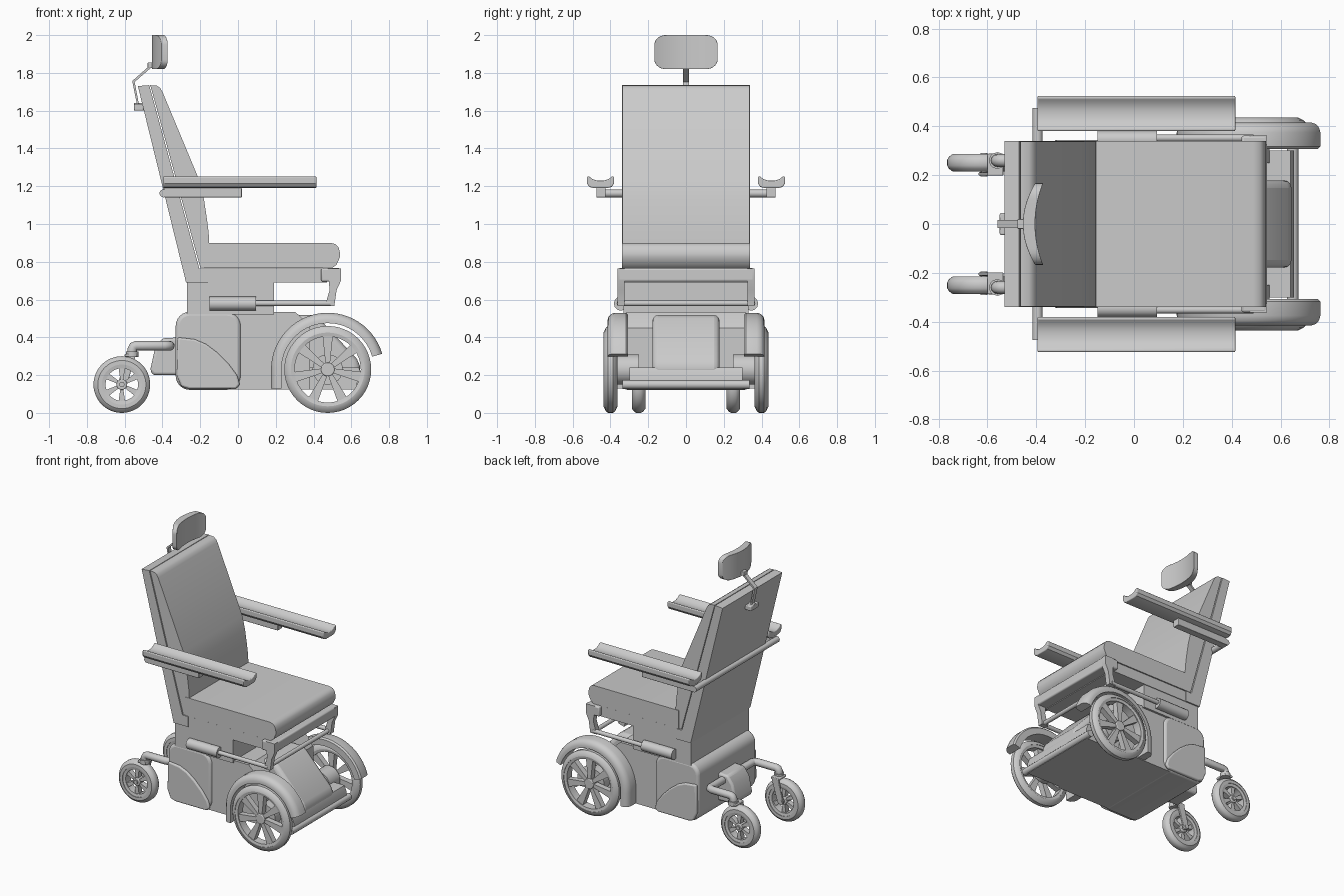
import bpy, bmesh
from math import sin, cos, pi, radians

if "Cube" in bpy.data.objects:
    bpy.data.objects.remove(bpy.data.objects["Cube"])


def loft(name, rings, loop=False, bevel=0, mirror=False):
    """Skin a list of closed point rings; optional bevel and mirror across y=0."""
    bm = bmesh.new()
    vs = [[bm.verts.new(p) for p in r] for r in rings]
    n = len(vs[0])
    for i in range(len(vs) if loop else len(vs) - 1):
        a, b = vs[i], vs[(i + 1) % len(vs)]
        for j in range(n):
            k = (j + 1) % n
            bm.faces.new((a[j], a[k], b[k], b[j]))
    if not loop:
        bm.faces.new(vs[0])
        bm.faces.new(vs[-1])
    bmesh.ops.recalc_face_normals(bm, faces=bm.faces)
    me = bpy.data.meshes.new(name)
    bm.to_mesh(me)
    bm.free()
    ob = bpy.data.objects.new(name, me)
    bpy.context.collection.objects.link(ob)
    if bevel:
        m = ob.modifiers.new("bevel", 'BEVEL')
        m.width, m.segments, m.limit_method = bevel, 3, 'ANGLE'
        m.angle_limit = radians(40)
    if mirror:
        m = ob.modifiers.new("mirror", 'MIRROR')
        m.use_axis = (False, True, False)
        m.use_clip = False
        m.use_mirror_merge = False
    return ob


def prism(name, pts, a, b, axis='y', **kw):
    """Extrude a 2D outline between a and b along an axis."""
    put = {'y': lambda u, v, t: (u, t, v), 'x': lambda u, v, t: (t, u, v),
           'z': lambda u, v, t: (u, v, t)}[axis]
    return loft(name, [[put(u, v, t) for u, v in pts] for t in (a, b)], **kw)


def rrect(x0, z0, x1, z1, r, n=6):
    out = []
    for cx, cz, q in ((x1 - r, z1 - r, 0), (x0 + r, z1 - r, 1), (x0 + r, z0 + r, 2), (x1 - r, z0 + r, 3)):
        out += [(cx + r * cos((q + i / n) * pi / 2), cz + r * sin((q + i / n) * pi / 2)) for i in range(n + 1)]
    return out


def box(name, x, y, z, **kw):
    return prism(name, [(x[0], z[0]), (x[1], z[0]), (x[1], z[1]), (x[0], z[1])], y[0], y[1], **kw)


def disc(name, cx, cz, r, y0, y1, **kw):
    return prism(name, [(cx + r * cos(i * pi / 16), cz + r * sin(i * pi / 16)) for i in range(32)], y0, y1, **kw)


def lathe(name, cx, cz, prof, n=48):
    """Spin a closed (radius, y) profile about a y-parallel axis, mirrored."""
    loft(name, [[(cx + r * cos(a), y, cz + r * sin(a)) for r, y in prof]
                for a in (2 * pi * i / n for i in range(n))], loop=True, mirror=True)


def tube(name, pts, r):
    cu = bpy.data.curves.new(name, 'CURVE')
    cu.dimensions, cu.bevel_depth, cu.bevel_resolution, cu.use_fill_caps = '3D', r, 4, True
    sp = cu.splines.new('POLY')
    sp.points.add(len(pts) - 1)
    for p, c in zip(sp.points, pts):
        p.co = (*c, 1)
    sp.use_smooth = True
    ob = bpy.data.objects.new(name, cu)
    bpy.context.collection.objects.link(ob)


def wheel(name, cx, cz, R, rim, y0, y1, spokes, hub):
    c, d = 0.15 * R, 0.012
    lathe(name + "_tire", cx, cz, [(rim + .02, y0), (R - c, y0), (R - c * .3, y0 + d), (R, y0 + 2 * d),
                                   (R, y1 - 2 * d), (R - c * .3, y1 - d), (R - c, y1), (rim + .02, y1)])
    lathe(name + "_rim", cx, cz, [(rim, y0 + .008), (rim + .022, y0 + .004), (rim + .022, y1 - .004), (rim, y1 - .008)])
    disc(name + "_hub", cx, cz, hub, y0 + .01, y1 - .006, mirror=True, bevel=.005)
    for i in range(spokes):
        a = 2 * pi * i / spokes + pi / 2
        rings = []
        for r, w in ((hub * .7, R * .05), (rim + .01, R * .12)):
            rings.append([(cx + r * cos(a) - s * w * sin(a), y, cz + r * sin(a) + s * w * cos(a))
                          for s, y in ((-1, y0 + .02), (1, y0 + .02), (1, y1 - .014), (-1, y1 - .014))])
        loft(name + "_spoke", rings, mirror=True)


# backrest: rear shell and padded front
prism("back_shell", [(-.275, .69), (-.53, 1.73), (-.47, 1.735), (-.205, .765), (-.16, .765), (-.16, .69)], -.34, .34)
prism("back_cushion", [(-.2, .77), (-.452, 1.69), (-.465, 1.735), (-.43, 1.732), (-.412, 1.72), (-.40, 1.70),
                       (-.3, 1.46), (-.2, 1.22), (-.18, 1.13), (-.165, 1.03), (-.155, .95), (-.15, .77)], -.337, .337)
# seat cushion, frame and pedestal
prism("seat_cushion", [(-.18, .768), (.5, .768), (.522, .785), (.54, .825), (.54, .845), (.533, .875),
                       (.517, .893), (.49, .90), (-.18, .90)], -.34, .34)
box("seat_frame", (-.275, .47), (-.335, .335), (.69, .765))
box("seat_front_rail", (.44, .545), (-.362, .362), (.695, .766), bevel=.01)
prism("seat_strut", [(.475, .765), (.545, .765), (.545, .70), (.522, .65), (.51, .565), (.46, .565),
                     (.485, .65)], .325, .362, mirror=True)
box("pedestal", (-.27, .19), (-.33, .33), (.52, .70))
# tilt actuators
for s in (1, -1):
    tube("actuator_body", [(-.15, s * .345, .578), (.095, s * .345, .578)], .037)
    tube("actuator_rod", [(.09, s * .352, .58), (.49, s * .352, .58)], .015)
tube("actuator_cross_bar", [(.485, -.345, .58), (.485, .345, .58)], .015)

# headrest pad: columns bent round the head, with rounded ends
cols = []
for i in range(25):
    y = -.167 * cos(pi * i / 24)
    e = max(0, abs(y) - .107)
    h = .04 + max(0, .0025 - (e * .05 / .06) ** 2) ** .5
    t = (y / .167) ** 2
    cols.append([(x, y, 1.91 + v * h) for x, v in
                 ((-.455 + .05 * t, -1), (-.405 + .033 * t, -1), (-.405 + .033 * t, 1), (-.455 + .05 * t, 1))])
loft("headrest", cols, bevel=.008)
prism("headrest_stem", [(-.46, 1.845), (-.56, 1.757), (-.532, 1.62), (-.522, 1.62), (-.547, 1.752), (-.455, 1.832)],
      -.016, .016)
box("headrest_clamp", (-.478, -.44), (-.02, .02), (1.825, 1.855), bevel=.004)
tube("headrest_mount", [(-.55, 0, 1.62), (-.49, 0, 1.62)], .02)
prism("headrest_mount_plate", [(-.55, 1.60), (-.50, 1.60), (-.50, 1.635), (-.55, 1.635)], -.045, .045, bevel=.006)

# armrests: trough pad, slide block and bracket, joined by a bar behind the back
prism("armrest_pad", [(.38, 1.25), (.39, 1.253), (.41, 1.238), (.435, 1.229), (.47, 1.229), (.495, 1.238),
                      (.515, 1.253), (.525, 1.25), (.525, 1.215), (.512, 1.197), (.49, 1.19), (.415, 1.19),
                      (.393, 1.197), (.38, 1.215)], -.395, .415, axis='x', bevel=.006, mirror=True)
box("armrest_slide", (-.39, .02), (.425, .475), (1.14, 1.192), bevel=.004, mirror=True)
tube("armrest_cross_bar", [(-.395, -.475, 1.162), (-.395, .475, 1.162)], .021)

# powered base: rear housing, centre body, foot tray and sloped shroud
prism("rear_housing", rrect(-.33, .122, .015, .535, .075), -.33, .33, bevel=.02)
prism("centre_body", [(-.1, .125), (.38, .125), (.38, .45), (.34, .50), (.305, .533), (-.1, .533)], -.315, .315)
prism("foot_tray", [(.2, .125), (.655, .125), (.655, .20), (.64, .24), (.2, .24)], -.3, .3)
tube("tray_front_bar", [(.65, -.335, .15), (.65, .335, .15)], .024)
prism("front_shroud", [(.25, .2), (.645, .2), (.645, .25), (.63, .285), (.43, .50), (.40, .518), (.25, .518)],
      -.178, .178, bevel=.03)
prism("side_cover", [(-.325, .20), (-.30, .14), (-.26, .128), (-.01, .128), (.01, .15), (-.005, .2), (-.05, .26),
                     (-.11, .32), (-.17, .365), (-.23, .39), (-.32, .40)], .32, .345, bevel=.01, mirror=True)

# rear bracket and caster arms
prism("caster_bracket", [(-.30, .2), (-.45, .2), (-.465, .225), (-.44, .34), (-.40, .395), (-.30, .40)],
      -.1, .1, bevel=.02)
for s in (1, -1):
    y = s * .26
    tube("caster_arm", [(-.56, y, .30), (-.56, y, .335), (-.553, y, .35), (-.54, y, .355), (-.39, y, .355),
                        (-.37, y * .97, .355), (-.362, y * .9, .355), (-.36, 0, .355)], .026)
    tube("caster_post", [(-.56, y, .295), (-.56, y, .325)], .034)
box("caster_fork_crown", (-.60, -.535), (.198, .288), (.298, .313), bevel=.005, mirror=True)
prism("caster_fork_leg", [(-.595, .31), (-.54, .31), (-.59, .14), (-.615, .128), (-.637, .145)],
      .198, .212, bevel=.004, mirror=True)
wheel("caster", -.615, .15, .15, .086, .215, .287, 6, .028)
disc("caster_axle", -.615, .15, .014, .195, .29, mirror=True)

# drive wheels, motors and mudguards
wheel("drive_wheel", .475, .23, .23, .175, .362, .437, 7, .036)
disc("motor", .475, .23, .08, .25, .37, mirror=True)
section = [(.245, .308), (.29, .308), (.30, .318), (.30, .375), (.294, .395), (.28, .41), (.262, .415), (.245, .415)]
rings = [[(.475 + r * cos(a), y, .23 + r * sin(a)) for r, y in section]
         for a in (radians(16 + 164 * i / 28) for i in range(29))]
rings.append([(x, y, z - .1) for x, y, z in rings[-1]])
loft("mudguard", rings, mirror=True)

# smooth shading with sharp edges kept
for ob in bpy.data.objects:
    ob.select_set(ob.type == 'MESH')
    if ob.type == 'MESH':
        bpy.context.view_layer.objects.active = ob
bpy.ops.object.shade_smooth_by_angle(angle=radians(35))
